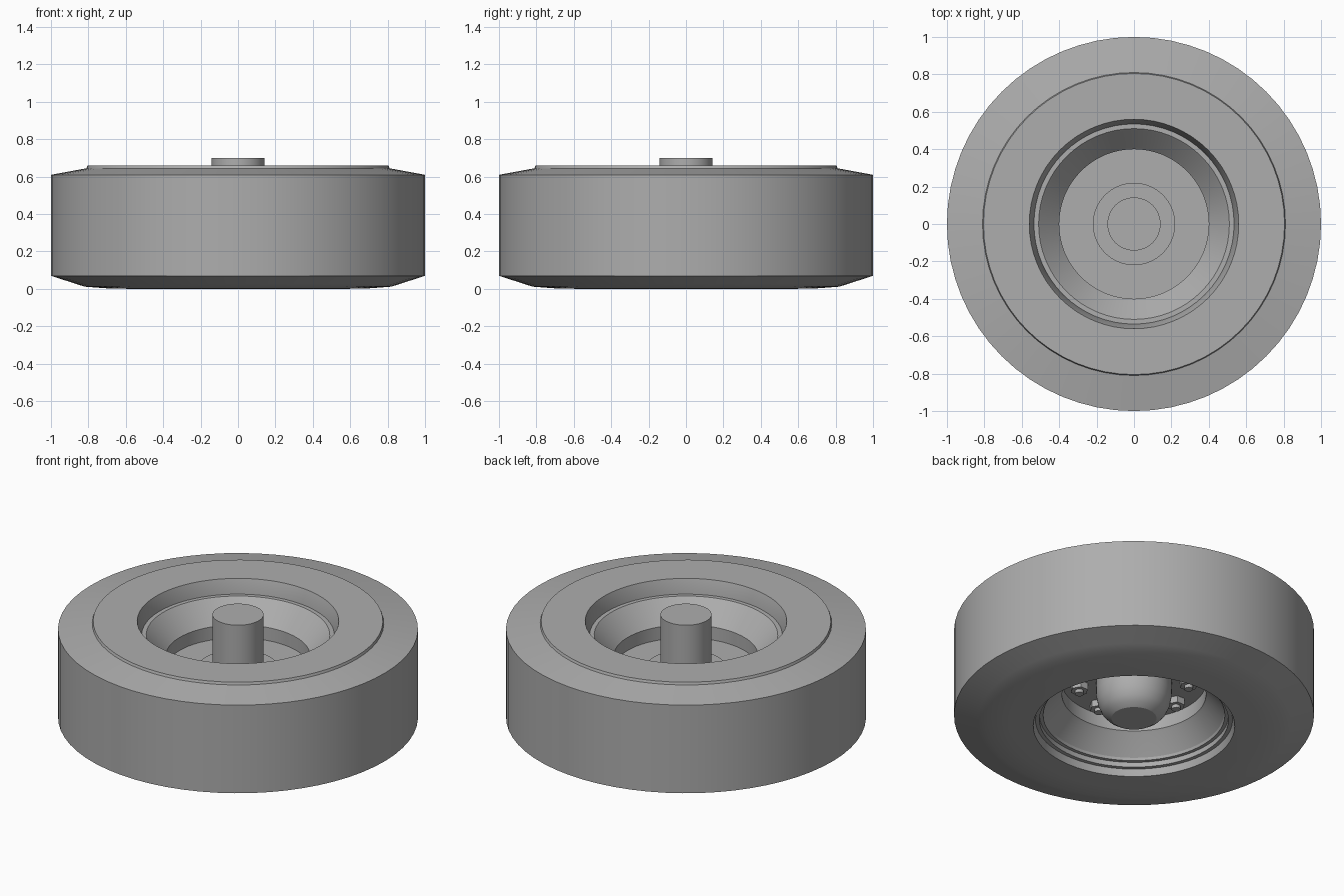
import bpy
import math

SEG = 64

cube = bpy.data.objects.get("Cube")
if cube:
    bpy.data.objects.remove(cube, do_unlink=True)

grey = bpy.data.materials.new("plain_grey")
grey.use_nodes = True
GREY = (0.42, 0.42, 0.42, 1)
grey.diffuse_color = GREY
grey.node_tree.nodes["Principled BSDF"].inputs["Base Color"].default_value = GREY


def lathe(name, profile, closed=False, seg=SEG, at=(0, 0), angle=20):
    """Revolve (radius, z) points around a vertical axis."""
    verts, rings, faces = [], [], []
    for r, z in profile:
        start = len(verts)
        count = 1 if r == 0 else seg
        for i in range(count):
            a = 2 * math.pi * i / seg
            verts.append((at[0] + r * math.cos(a), at[1] + r * math.sin(a), z))
        rings.append([start + i % count for i in range(seg)])
    pairs = list(zip(rings, rings[1:]))
    if closed:
        pairs.append((rings[-1], rings[0]))
    for a, b in pairs:
        for i in range(seg):
            j = (i + 1) % seg
            face = list(dict.fromkeys((a[i], a[j], b[j], b[i])))
            if len(face) > 2:
                faces.append(face)
    mesh = bpy.data.meshes.new(name)
    mesh.from_pydata(verts, [], faces)
    mesh.materials.append(grey)
    obj = bpy.data.objects.new(name, mesh)
    bpy.context.collection.objects.link(obj)
    bpy.ops.object.select_all(action="DESELECT")
    obj.select_set(True)
    bpy.context.view_layer.objects.active = obj
    bpy.ops.object.mode_set(mode="EDIT")
    bpy.ops.mesh.select_all(action="SELECT")
    bpy.ops.mesh.normals_make_consistent(inside=False)
    bpy.ops.object.mode_set(mode="OBJECT")
    bpy.ops.object.shade_smooth_by_angle(angle=math.radians(angle))
    return obj


# Tyre: straight tread, sloped shoulders, raised sidewall on the upper side
lathe("tyre", [
    (0.56, 0.0), (0.70, 0.003), (0.82, 0.012), (0.87, 0.028), (1.0, 0.07),
    (1.0, 0.61), (0.81, 0.645), (0.805, 0.66), (0.56, 0.66),
    (0.535, 0.575), (0.535, 0.08)], closed=True)

# Rim: lips at both ends, cones narrowing to the barrel
lathe("rim", [
    (0.54, 0.575), (0.51, 0.575), (0.50, 0.565), (0.41, 0.46), (0.40, 0.45),
    (0.40, 0.20), (0.41, 0.19), (0.50, 0.085), (0.505, 0.07), (0.525, 0.07),
    (0.525, 0.04), (0.55, 0.04), (0.55, 0.08)], closed=True)

# Centre disc and the raised plate around the axle
lathe("wheel_disc", [(0, 0.28), (0.41, 0.28), (0.41, 0.37), (0, 0.37)])
lathe("hub_plate", [(0, 0.36), (0.22, 0.36), (0.22, 0.38), (0, 0.38)])
lathe("axle", [(0, 0.37), (0.142, 0.37), (0.142, 0.70), (0, 0.70)])

# Rounded hub cap on the lower side
lathe("hub_cap", [
    (0, 0.29), (0.21, 0.29), (0.21, 0.20), (0.20, 0.145), (0.18, 0.10),
    (0.155, 0.07), (0.125, 0.05), (0, 0.05)], angle=32)

# Ring of wheel nuts with studs
NUTS = 8
for n in range(NUTS):
    a = 2 * math.pi * n / NUTS + math.pi / 4
    spot = (0.305 * math.cos(a), 0.305 * math.sin(a))
    lathe(f"wheel_nut_{n + 1}", [(0, 0.29), (0.05, 0.29), (0.05, 0.24), (0, 0.24)],
          seg=6, at=spot)
    lathe(f"wheel_stud_{n + 1}", [(0, 0.25), (0.025, 0.25), (0.025, 0.22), (0, 0.22)],
          seg=12, at=spot, angle=35)
